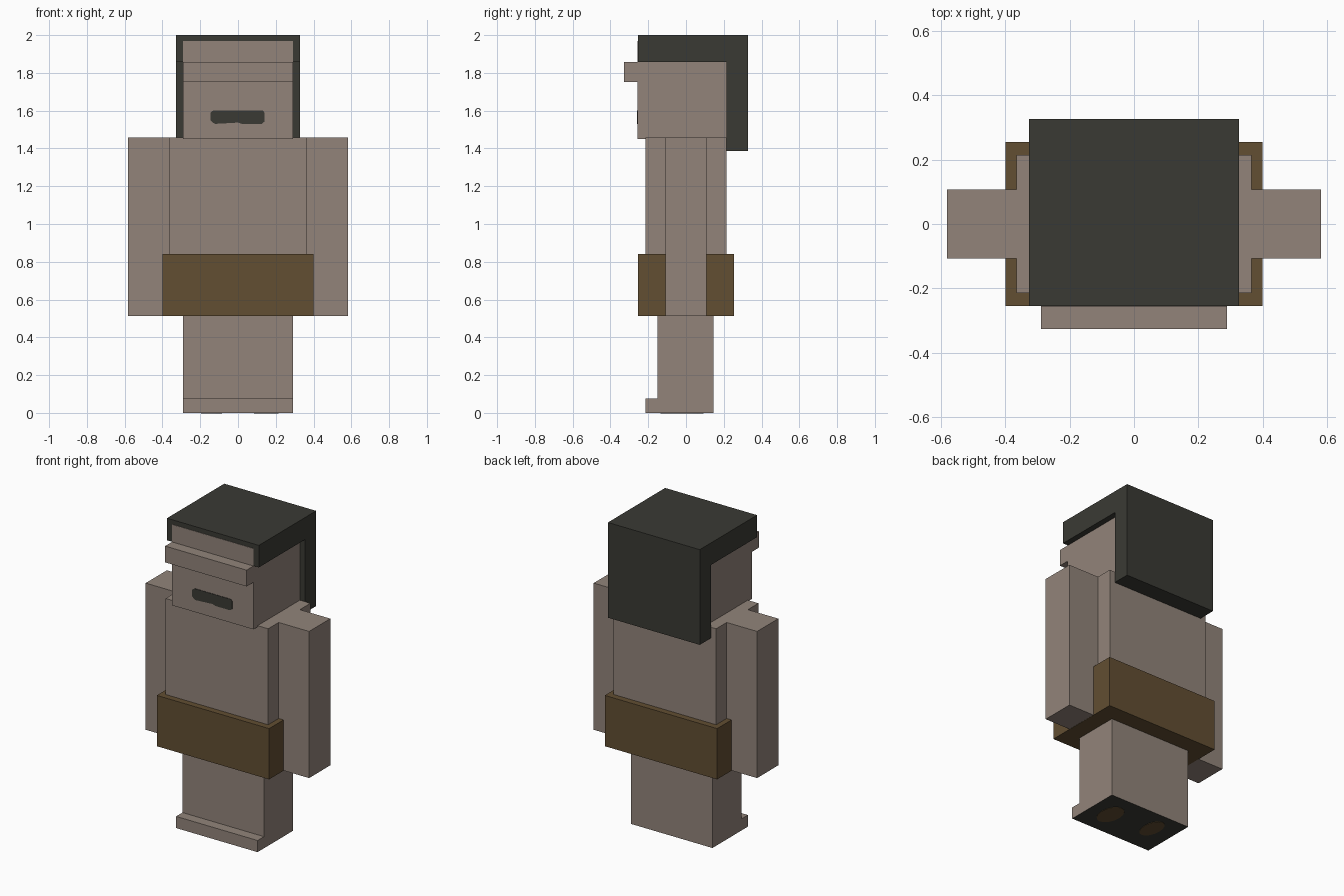
import bpy
import bmesh
from math import cos, sin, tau

if "Cube" in bpy.data.objects:
    bpy.data.objects.remove(bpy.data.objects["Cube"])


def linear(c):
    c /= 255
    return c / 12.92 if c <= 0.04045 else ((c + 0.055) / 1.055) ** 2.4


def material(name, r, g, b):
    colour = (linear(r), linear(g), linear(b), 1)
    mat = bpy.data.materials.new(name)
    mat.use_nodes = True
    mat.diffuse_color = colour
    mat.node_tree.nodes["Principled BSDF"].inputs["Base Color"].default_value = colour
    return mat


skin = material("warm grey skin", 146, 132, 122)
dark = material("dark charcoal", 58, 58, 52)
brown = material("brown", 98, 78, 50)


def prism(name, points, depth, mats):
    """Extrude a closed loop of 3D points along the vector depth."""
    bm = bmesh.new()
    face = bm.faces.new([bm.verts.new(p) for p in points])
    new = bmesh.ops.extrude_face_region(bm, geom=[face])["geom"]
    bmesh.ops.translate(bm, vec=depth,
                        verts=[v for v in new if isinstance(v, bmesh.types.BMVert)])
    bmesh.ops.recalc_face_normals(bm, faces=bm.faces)
    mesh = bpy.data.meshes.new(name)
    bm.to_mesh(mesh)
    bm.free()
    obj = bpy.data.objects.new(name, mesh)
    bpy.context.collection.objects.link(obj)
    for mat in mats:
        mesh.materials.append(mat)
    return obj


def side_profile(name, half_width, outline, *mats):
    """Extrude a (y, z) outline across the full width."""
    return prism(name, [(-half_width, y, z) for y, z in outline],
                 (2 * half_width, 0, 0), mats)


def box(name, x0, x1, y0, y1, z0, z1, mat):
    return prism(name, [(x0, y0, z0), (x1, y0, z0), (x1, y1, z0), (x0, y1, z0)],
                 (0, 0, z1 - z0), [mat])


# Legs in one block with a toe ledge and a dark sole
legs = side_profile("legs", 0.29, [(-0.215, 0), (0.145, 0), (0.145, 0.53),
                                   (-0.15, 0.53), (-0.15, 0.075), (-0.215, 0.075)],
                    skin, dark)
for face in legs.data.polygons:
    if face.normal.z < -0.9:
        face.material_index = 1

# Brown patches under the feet
for name, x, y, rx, ry in (("left_sole_patch", 0.15, -0.035, 0.065, 0.1),
                           ("right_sole_patch", -0.14, -0.003, 0.055, 0.095)):
    ring = [(x + rx * cos(tau * i / 16), y + ry * sin(tau * i / 16), -0.002)
            for i in range(16)]
    prism(name, ring, (0, 0, 0.004), [brown])

# Body, waist wrap and arms
box("torso", -0.365, 0.365, -0.215, 0.215, 0.6, 1.458, skin)
box("waist_wrap", -0.4, 0.4, -0.255, 0.255, 0.513, 0.84, brown)
for name, side in (("left_arm", 1), ("right_arm", -1)):
    box(name, side * 0.36, side * 0.582, -0.108, 0.108, 0.514, 1.458, skin)

# Head with a jutting brow
side_profile("head", 0.29, [(-0.257, 1.45), (0.218, 1.45), (0.218, 1.97), (-0.257, 1.97),
                            (-0.257, 1.858), (-0.327, 1.858), (-0.327, 1.753),
                            (-0.257, 1.753)], skin)

# Hair: flat cap with a slab down the back
side_profile("hair", 0.327, [(-0.255, 1.858), (0.215, 1.858), (0.215, 1.387),
                             (0.327, 1.387), (0.327, 2), (-0.255, 2)], dark)

# Mouth: thin painted plate with clipped corners
mouth = [(-0.135, 1.537), (-0.12, 1.53), (0.0, 1.537), (0.02, 1.53), (0.125, 1.53),
         (0.14, 1.542), (0.14, 1.59), (0.13, 1.602), (-0.13, 1.602), (-0.145, 1.59),
         (-0.145, 1.55)]
prism("mouth", [(x, -0.26, z) for x, z in mouth], (0, 0.006, 0), [dark])
